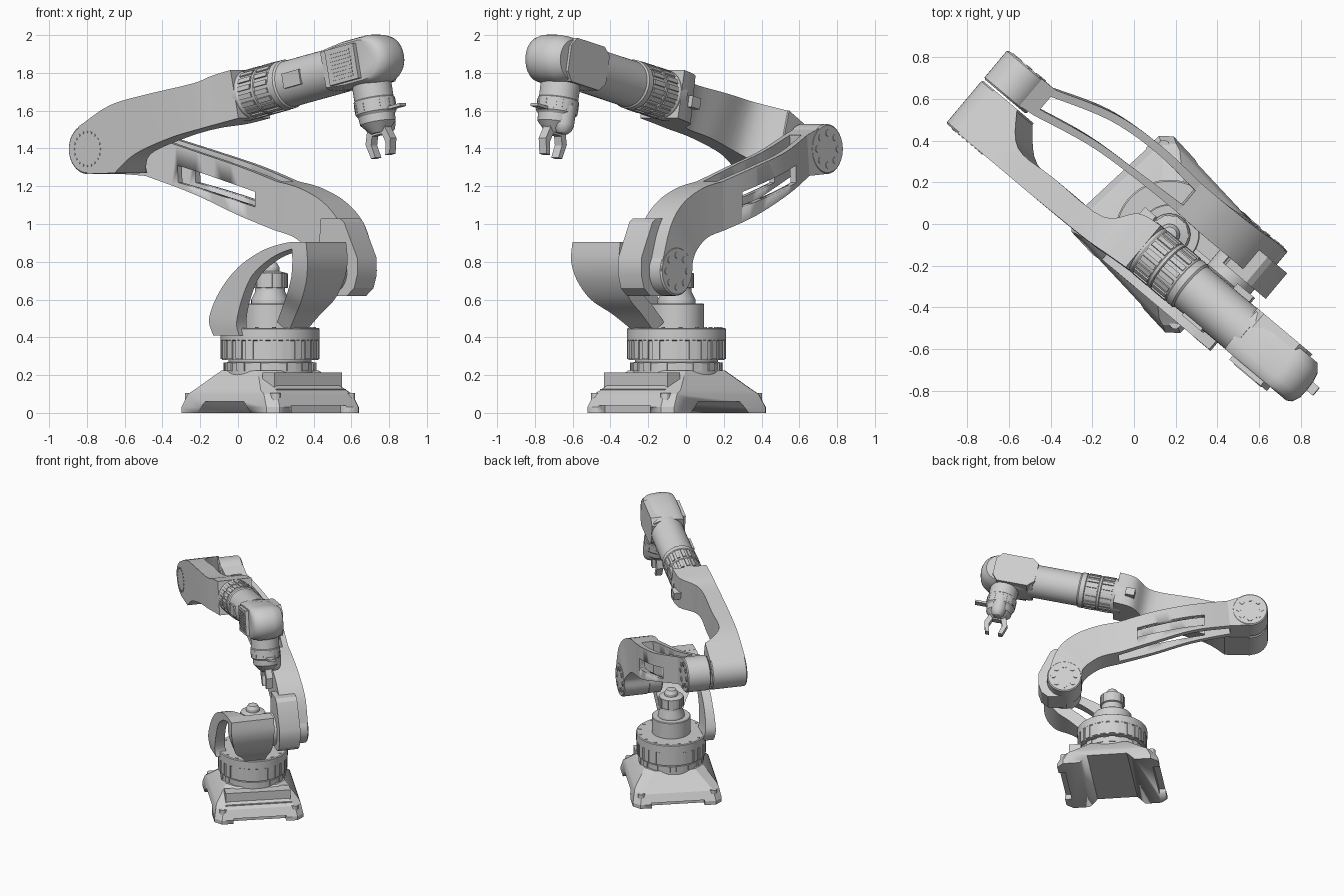
import bpy, bmesh, math
from mathutils import Matrix

cube = bpy.data.objects.get("Cube")
if cube:
    bpy.data.objects.remove(cube, do_unlink=True)

grey = bpy.data.materials.new("light_grey")
grey.use_nodes = True
COLOUR = (0.62, 0.62, 0.62, 1)
grey.diffuse_color = COLOUR
for node in grey.node_tree.nodes:
    if node.type == 'BSDF_PRINCIPLED':
        node.inputs["Base Color"].default_value = COLOUR


def move(x, y, z):
    return Matrix.Translation((x, y, z))


def turn(degrees, axis):
    return Matrix.Rotation(math.radians(degrees), 4, axis)


# Frames: foot, arm plane, tilted forearm, tube axis and wrist
AXIS = move(0.17, -0.05, 0)
FOOT = AXIS @ turn(-47, 'Z')
ARM = AXIS @ turn(-40, 'Z')
HEAD = ARM @ move(0.84, -0.125, 1.87) @ turn(-12, 'Y')
TUBE = HEAD @ turn(90, 'Y')
WRIST = HEAD @ move(-0.06, 0, 0)


def finish(name, bm, frame, angle=30):
    bmesh.ops.recalc_face_normals(bm, faces=bm.faces)
    mesh = bpy.data.meshes.new(name)
    bm.to_mesh(mesh)
    bm.free()
    mesh.materials.append(grey)
    mesh.polygons.foreach_set("use_smooth", [True] * len(mesh.polygons))
    mesh.set_sharp_from_angle(angle=math.radians(angle))
    obj = bpy.data.objects.new(name, mesh)
    obj.matrix_world = frame
    bpy.context.collection.objects.link(obj)
    return obj


def loft(name, rings, frame, angle=30):
    """Skin a list of equal point rings and cap both ends."""
    bm = bmesh.new()
    rows = [[bm.verts.new(p) for p in ring] for ring in rings]
    n = len(rows[0])
    for a, b in zip(rows, rows[1:]):
        for i in range(n):
            j = (i + 1) % n
            bm.faces.new((a[i], a[j], b[j], b[i]))
    bm.faces.new(rows[0])
    bm.faces.new(rows[-1])
    return finish(name, bm, frame, angle)


def lathe(name, profile, frame, steps=48):
    angles = [math.tau * i / steps for i in range(steps)]
    return loft(name, [[(r * math.cos(a), r * math.sin(a), z) for a in angles]
                       for r, z in profile], frame)


def slab(name, outline, y0, y1, frame=ARM):
    """Side outline in x and z, extruded across y."""
    return loft(name, [[(x, y, z) for x, z in outline] for y in (y0, y1)], frame)


def flow(stations, steps=5):
    """Smooth curve through the stations."""
    padded = [stations[0], *stations, stations[-1]]
    result = []
    for a, b, c, d in zip(padded, padded[1:], padded[2:], padded[3:]):
        for k in range(steps):
            t = k / steps
            result.append([q + t * (r - p) / 2 + t * t * (p - 2.5 * q + 2 * r - s / 2)
                           + t ** 3 * (s - p + 3 * (q - r)) / 2 for p, q, r, s in zip(a, b, c, d)])
    return result + [stations[-1]]


def beam(name, stations):
    """Stations hold top x, top z, bottom x, bottom z, near y, far y."""
    return loft(name, [[(a, n, b), (a, f, b), (c, f, d), (c, n, d)]
                       for a, b, c, d, n, f in flow(stations)], ARM)


def hub(name, x, z, r, y0, y1):
    frame = ARM @ move(x, y0, z) @ turn(-90, 'X')
    return lathe(name, [(r - 0.008, 0), (r, 0.008), (r, y1 - y0 - 0.008), (r - 0.008, y1 - y0)], frame)


def boxes(name, places, size, frame):
    bm = bmesh.new()
    for place in places:
        bmesh.ops.create_cube(bm, size=1, matrix=place @ Matrix.Diagonal((*size, 1)))
    return finish(name, bm, frame)


def pegs(name, places, r, depth, frame):
    bm = bmesh.new()
    for place in places:
        bmesh.ops.create_cone(bm, cap_ends=True, segments=12, radius1=r,
                              radius2=r, depth=depth, matrix=place)
    return finish(name, bm, frame)


def ring(count, r, height):
    return [turn(360 * i / count, 'Z') @ move(r, 0, height) for i in range(count)]


def cut(obj, cutter):
    cutter.hide_render = True
    mod = obj.modifiers.new("cut", 'BOOLEAN')
    mod.object, mod.operation, mod.solver = cutter, 'DIFFERENCE', 'EXACT'
    bpy.context.view_layer.update()
    graph = bpy.context.evaluated_depsgraph_get()
    mesh = bpy.data.meshes.new_from_object(obj.evaluated_get(graph))
    obj.modifiers.clear()
    obj.data = mesh
    bpy.data.objects.remove(cutter, do_unlink=True)


def chamfered(w, h, c, z):
    return [(x, y, z) for x, y in ((w, c - h), (w, h - c), (w - c, h), (c - w, h),
                                   (-w, h - c), (-w, c - h), (c - w, -h), (w - c, -h))]


# Foot with a channel underneath, recessed ends and corner bolts
foot = loft("foot", [chamfered(*row) for row in (
    (0.38, 0.335, 0.05, 0), (0.38, 0.335, 0.05, 0.03), (0.345, 0.32, 0.05, 0.1),
    (0.32, 0.31, 0.06, 0.12), (0.21, 0.22, 0.07, 0.225))], FOOT, 15)
cut(foot, slab("channel", [(-0.22, -0.01), (0.22, -0.01), (0.15, 0.06), (-0.15, 0.06)],
               -0.5, 0.5, FOOT))
for x in (-0.38, 0.38):
    cut(foot, boxes("recess", [move(x, 0, 0)], (0.1, 0.4, 0.08), FOOT))
corners = [move(x, y, 0.08) for x in (-0.33, 0.33) for y in (-0.27, 0.27)]
pegs("foot_bolt", corners, 0.028, 0.05, FOOT)
boxes("front_panel", [move(0.25, 0, 0.173)], (0.09, 0.49, 0.08), FOOT)
boxes("front_ledge", [move(0.27, 0, 0.117)], (0.1, 0.5, 0.02), FOOT)

# Turntable with ribs
lathe("turntable", [(0.24, 0.2), (0.24, 0.265), (0.22, 0.27), (0.22, 0.28), (0.255, 0.28),
                    (0.255, 0.38), (0.262, 0.385), (0.262, 0.445), (0.255, 0.45)], ARM, 64)
boxes("turntable_rib", ring(24, 0.25, 0.335), (0.022, 0.042, 0.1), ARM)
boxes("lower_rib", ring(16, 0.235, 0.245), (0.02, 0.05, 0.045), ARM)
pegs("turntable_bolt", ring(16, 0.235, 0.45), 0.01, 0.008, ARM)

# Upright motor on the turntable
lathe("turntable_motor", [(0.145, 0.44), (0.145, 0.575), (0.14, 0.58), (0.1, 0.58), (0.1, 0.6),
                          (0.08, 0.64), (0.08, 0.66), (0.09, 0.665), (0.09, 0.74), (0.05, 0.75),
                          (0.05, 0.77), (0.035, 0.795), (0.015, 0.8)], ARM)
boxes("motor_rib", ring(10, 0.086, 0.7), (0.015, 0.022, 0.075), ARM)

# Shoulder column: curved side strut and curved front strut
beam("side_strut", [(-0.15, 0.41, 0.03, 0.41, -0.29, -0.2), (-0.17, 0.5, 0.02, 0.48, -0.3, -0.22),
                    (-0.1, 0.64, 0.06, 0.61, -0.3, -0.23), (0.03, 0.77, 0.13, 0.73, -0.3, -0.23),
                    (0.2, 0.86, 0.26, 0.82, -0.3, -0.22), (0.36, 0.9, 0.39, 0.865, -0.3, -0.18),
                    (0.46, 0.905, 0.47, 0.87, -0.3, -0.16)])
beam("front_strut", [(0.5, 0.905, 0.4, 0.905, -0.3, 0.03), (0.51, 0.8, 0.405, 0.8, -0.3, 0.03),
                     (0.485, 0.7, 0.38, 0.715, -0.28, 0.03), (0.42, 0.6, 0.32, 0.635, -0.24, 0.03),
                     (0.32, 0.52, 0.23, 0.565, -0.17, 0.03), (0.22, 0.43, 0.14, 0.48, -0.11, 0.03)])

# Shoulder joint and its motor cover
hub("shoulder_joint", 0.357, 0.75, 0.125, 0, 0.2)
slab("shoulder_cover", [(0.3, 1.03), (0.43, 1.03), (0.46, 1.01), (0.552, 0.82), (0.552, 0.73),
                        (0.53, 0.66), (0.48, 0.62), (0.34, 0.62), (0.28, 0.8)], 0.06, 0.22)

# Lower link: solid ends joined by two slotted rails
knee = (-0.04, 1.225, -0.05, 0.965)
neck = (-0.86, 1.47, -0.88, 1.255)
middle = [(-0.57, 1.38, -0.6, 1.16), (-0.3, 1.305, -0.3, 1.045)]
hub("link_elbow_hub", -1.03, 1.397, 0.133, 0, 0.18)
hub("link_shoulder_hub", 0.357, 0.75, 0.13, 0.1, 0.303)
beam("link_upper_end", [(-1.03, 1.53, -1.03, 1.265, 0, 0.175), (*neck, 0.02, 0.18)])
beam("link_lower_end", [(*knee, 0.105, 0.285), (0.12, 1.19, 0.08, 0.93, 0.1, 0.285),
                        (0.29, 1.11, 0.17, 0.87, 0.1, 0.29), (0.41, 0.98, 0.22, 0.81, 0.1, 0.3),
                        (0.487, 0.75, 0.227, 0.75, 0.1, 0.3)])
rails = {"inner_rail": [(0.02, 0.06), (0.08, 0.115), (0.1, 0.135), (0.105, 0.15)],
         "outer_rail": [(0.14, 0.18), (0.235, 0.275), (0.26, 0.3), (0.24, 0.285)]}
for name, spans in rails.items():
    rail = beam(name, [(*s, *v) for s, v in zip([neck, *middle, knee], spans)])
    cut(rail, slab("slot", [(-0.69, 1.31), (-0.19, 1.17), (-0.19, 1.09), (-0.69, 1.22)], -0.1, 0.5))

# Bolted joint faces
for name, x, z, y, count, r, size in (("elbow_bolt", -1.03, 1.397, 0.18, 8, 0.085, 0.018),
                                      ("shoulder_bolt", 0.357, 0.75, 0.303, 8, 0.085, 0.018),
                                      ("forearm_bolt", -1.03, 1.397, -0.28, 20, 0.09, 0.006)):
    pegs(name, ring(count, r, 0), size, 0.008, ARM @ move(x, y, z) @ turn(90, 'X'))

# Forearm: elbow block, then a curved beam to the rotating collar
hub("forearm_elbow_hub", -1.03, 1.397, 0.133, -0.28, -0.01)
beam("forearm_elbow", [(-1.09, 1.515, -1.03, 1.265, -0.28, -0.01),
                       (-0.94, 1.6, -0.84, 1.27, -0.28, -0.01)])
beam("forearm_beam", [(-0.94, 1.6, -0.84, 1.27, -0.28, -0.02), (-0.82, 1.645, -0.7, 1.37, -0.28, -0.15),
                      (-0.6, 1.69, -0.46, 1.455, -0.28, -0.15), (-0.3, 1.745, -0.25, 1.505, -0.275, -0.14),
                      (-0.18, 1.785, -0.14, 1.53, -0.265, -0.02), (-0.06, 1.815, -0.005, 1.56, -0.255, 0.005)])

# Collar, tube and ribs
lathe("forearm_tube", [(0.132, -0.94), (0.132, -0.88), (0.126, -0.87), (0.126, -0.78), (0.132, -0.775),
                       (0.132, -0.76), (0.126, -0.755), (0.126, -0.66), (0.132, -0.655),
                       (0.132, -0.62), (0.124, -0.61), (0.124, -0.24)], TUBE)
for x in (-0.825, -0.71):
    boxes("collar_rib", ring(18, 0.124, x), (0.018, 0.026, 0.085), TUBE)
boxes("tube_plate", [move(-0.49, -0.118, 0)], (0.12, 0.03, 0.08), HEAD)
boxes("beam_socket", [move(-1.0, 0.11, -0.02)], (0.07, 0.08, 0.06), HEAD)

# Wrist head: body with a domed nose, side plate and vents
arc = [math.pi * i / 16 for i in range(17)]
loft("wrist_head", [[(x, y, z * k) for x, z in [(-0.27, -0.115), (-0.27, 0.115), (-0.14, 0.13)]
                     + [(0.015 + (k - 1) * 0.12 + 0.13 * k * math.sin(a), 0.13 * math.cos(a)) for a in arc]
                     + [(-0.14, -0.13)]]
                    for y, k in ((-0.125, 0.82), (-0.11, 0.92), (-0.07, 0.99), (-0.02, 1),
                                 (0.03, 0.99), (0.07, 0.95), (0.11, 0.82))], HEAD, 40)
slab("head_plate", [(-0.28, -0.07), (-0.28, 0.08), (-0.23, 0.118), (0.0, 0.118), (0.04, 0.07),
                    (0.04, -0.07), (0.0, -0.118), (-0.23, -0.118)], 0.04, 0.125, HEAD)
boxes("vent_box", [move(-0.12, -0.12, 0)], (0.2, 0.06, 0.19), HEAD)
boxes("vent_bar", [move(-0.12, -0.15, -0.07 + 0.02 * i) for i in range(8)],
      (0.14, 0.008, 0.009), HEAD)

# Tool wrist, flange, dome and gripper
lathe("tool_wrist", [(0.105, 0), (0.105, -0.12), (0.105, -0.2), (0.11, -0.205), (0.11, -0.275),
                     (0.098, -0.29), (0.095, -0.33), (0.068, -0.36), (0.045, -0.385)], WRIST)
boxes("wrist_rib", ring(12, 0.105, -0.24), (0.012, 0.025, 0.05), WRIST)
boxes("tool_tab", [move(0.13, 0, -0.27)], (0.12, 0.05, 0.016), WRIST)
lathe("tool_dome", [(0.055, -0.24), (0.055, -0.34), (0.045, -0.37), (0.03, -0.385), (0.01, -0.39)],
      WRIST @ move(0, 0.06, 0), 24)
boxes("gripper_palm", [move(0, 0, -0.375)], (0.13, 0.05, 0.04), WRIST)
for side, name in ((-1, "rear_finger"), (1, "front_finger")):
    slab(name, [(side * x, z) for x, z in ((0.025, -0.37), (0.065, -0.37), (0.088, -0.43), (0.065, -0.51),
                                           (0.035, -0.51), (0.05, -0.44))], -0.025, 0.025, WRIST)
